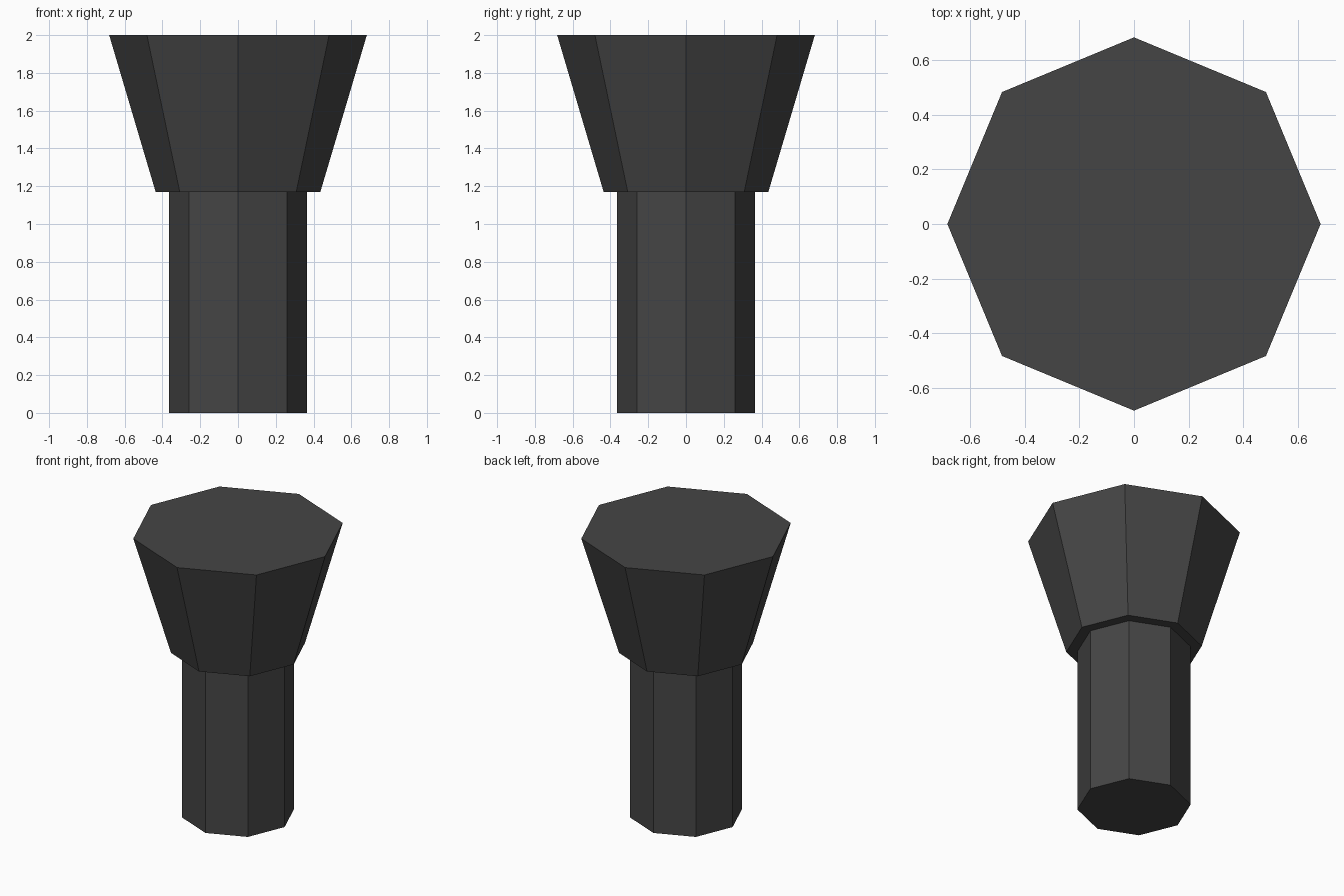
import bpy
import bmesh
from mathutils import Matrix

if "Cube" in bpy.data.objects:
    bpy.data.objects.remove(bpy.data.objects["Cube"])

SIDES = 8

dark_grey = bpy.data.materials.new("dark_grey")
dark_grey.diffuse_color = (0.06, 0.06, 0.06, 1.0)
dark_grey.use_nodes = True
dark_grey.node_tree.nodes["Principled BSDF"].inputs["Base Color"].default_value = dark_grey.diffuse_color


def octagonal_part(name, z0, z1, r0, r1):
    """Flat-faced closed frustum with corners on the x and y axes."""
    bm = bmesh.new()
    bmesh.ops.create_cone(bm, cap_ends=True, cap_tris=False, segments=SIDES,
                          radius1=r0, radius2=r1, depth=z1 - z0,
                          matrix=Matrix.Translation((0, 0, (z0 + z1) / 2)))
    mesh = bpy.data.meshes.new(name)
    bm.to_mesh(mesh)
    bm.free()
    mesh.materials.append(dark_grey)
    obj = bpy.data.objects.new(name, mesh)
    bpy.context.collection.objects.link(obj)
    return obj


# Straight shaft standing on the ground
octagonal_part("shaft", 0.0, 1.17, 0.365, 0.365)

# Flared head, wider than the shaft at its underside
octagonal_part("flared_head", 1.17, 2.0, 0.436, 0.682)
